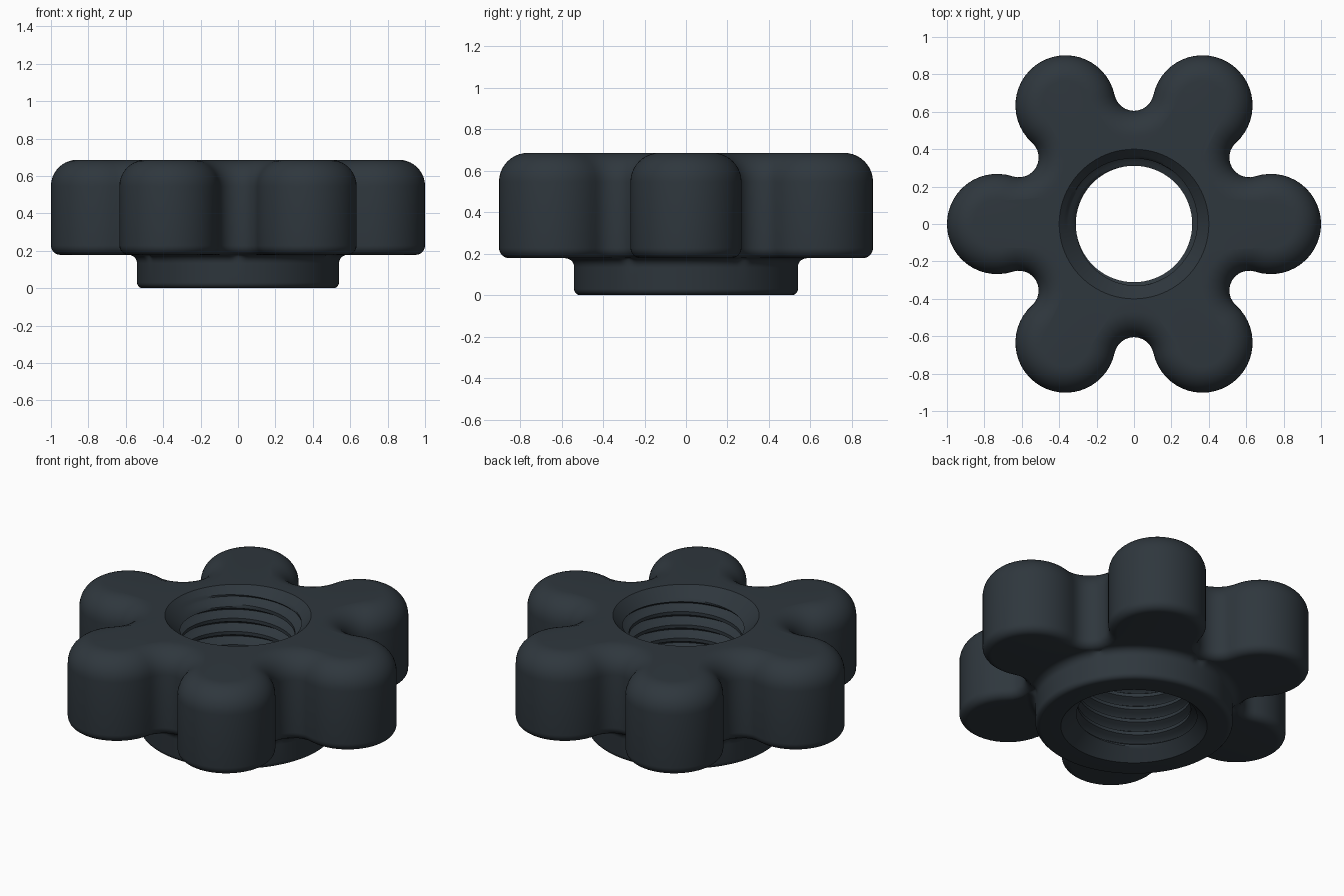
import bpy, bmesh
from math import sin, cos, pi, radians, hypot, atan2

if "Cube" in bpy.data.objects:
    bpy.data.objects.remove(bpy.data.objects["Cube"])

H, BASE = 0.686, 0.178            # top of knob, underside of lobes
LOBE_C, LOBE_R = 0.732, 0.268     # lobe arc centre distance and radius
VAL_C, VAL_R = 0.711, 0.106       # valley arc centre distance and radius
N_LOBE, N_VAL = 28, 12
N = 6 * (N_LOBE + N_VAL)
COLLAR_R, FLARE, BORE_R = 0.54, 0.045, 0.40
MINOR, MAJOR, PITCH, ROWS = 0.311, 0.36, 0.08, 8

bm = bmesh.new()


def outline(inset):
    """Six-lobed outline of tangent arcs, moved inwards by inset."""
    vx, vy = VAL_C * cos(pi / 6), VAL_C * sin(pi / 6)
    a = atan2(vy, vx - LOBE_C)
    span = 2 * (a + pi - radians(210))
    pts = []
    for k in range(6):
        c, s = cos(k * pi / 3), sin(k * pi / 3)
        sector = []
        for i in range(N_LOBE):
            t = -a + 2 * a * i / N_LOBE
            r = LOBE_R - inset
            sector.append((LOBE_C + r * cos(t), r * sin(t)))
        for i in range(N_VAL):
            t = a + pi - span * i / N_VAL
            r = VAL_R + inset
            sector.append((vx + r * cos(t), vy + r * sin(t)))
        pts += [(x * c - y * s, x * s + y * c) for x, y in sector]
    return pts


def angle(i):
    return 2 * pi * (i - N_LOBE / 2) / N


def lobe_ring(inset, z):
    return [bm.verts.new((x, y, z)) for x, y in outline(inset)]


def round_ring(r, z):
    return [bm.verts.new((r * cos(angle(i)), r * sin(angle(i)), z)) for i in range(N)]


rings = []
# collar: flat foot, rounded lower edge
rings.append(round_ring(BORE_R, 0))
for i in range(6):
    t = i / 5 * pi / 2
    rings.append(round_ring(COLLAR_R - 0.03 * (1 - sin(t)), 0.03 * (1 - cos(t))))
# flare from collar into the underside, narrowed at the valleys
edge = [hypot(x, y) for x, y in outline(0.05)]
for j in range(6):
    t = j / 5 * pi / 2
    ring = []
    for i in range(N):
        w = min(FLARE, edge[i] - COLLAR_R - 0.002)
        r = COLLAR_R + w * (1 - cos(t))
        ring.append(bm.verts.new((r * cos(angle(i)), r * sin(angle(i)),
                                  BASE - FLARE * (1 - sin(t)))))
    rings.append(ring)
# lobed body: small lower rounding, large upper rounding
for i in range(7):
    t = i / 6 * pi / 2
    rings.append(lobe_ring(0.05 * (1 - sin(t)), BASE + 0.05 * (1 - cos(t))))
for i in range(11):
    t = i / 10 * pi / 2
    rings.append(lobe_ring(0.14 * (1 - cos(t)), H - 0.14 * (1 - sin(t))))
rings.append(round_ring(BORE_R, H))
for a, b in zip(rings, rings[1:]):
    for i in range(N):
        j = (i + 1) % N
        bm.faces.new((a[i], a[j], b[j], b[i]))


# threaded bore with a chamfer at each end
def bore_vert(row, i):
    z = (row / ROWS + i / N) * PITCH
    d = abs((row / ROWS) % 1 - 0.5)
    t = min(1, max(0, (0.375 - d) / 0.3125))
    z = min(H, max(0, z))
    r = max(MINOR + (MAJOR - MINOR) * t, BORE_R - z, BORE_R - (H - z))
    return bm.verts.new((r * cos(angle(i)), r * sin(angle(i)), z))


rows = range(-ROWS, int(H / PITCH + 1) * ROWS + 1)
grid = [[bore_vert(row, i) for i in range(N + 1)] for row in rows]
for a, b in zip(grid, grid[1:]):
    for i in range(N):
        if max(v.co.z for v in (a[i], a[i + 1], b[i], b[i + 1])) > 1e-6 and \
           min(v.co.z for v in (a[i], a[i + 1], b[i], b[i + 1])) < H - 1e-6:
            bm.faces.new((a[i], b[i], b[i + 1], a[i + 1]))
bmesh.ops.delete(bm, geom=[v for v in bm.verts if not v.link_faces], context='VERTS')
bmesh.ops.remove_doubles(bm, verts=bm.verts, dist=2e-5)
bmesh.ops.recalc_face_normals(bm, faces=bm.faces)

mesh = bpy.data.meshes.new("lobed_knob")
bm.to_mesh(mesh)
bm.free()
knob = bpy.data.objects.new("lobed_knob", mesh)
bpy.context.collection.objects.link(knob)

mat = bpy.data.materials.new("dark_slate")
mat.diffuse_color = (0.028, 0.038, 0.047, 1)
mat.use_nodes = True
mat.node_tree.nodes["Principled BSDF"].inputs["Base Color"].default_value = mat.diffuse_color
mesh.materials.append(mat)

bpy.context.view_layer.objects.active = knob
knob.select_set(True)
bpy.ops.object.shade_smooth_by_angle(angle=radians(30))
